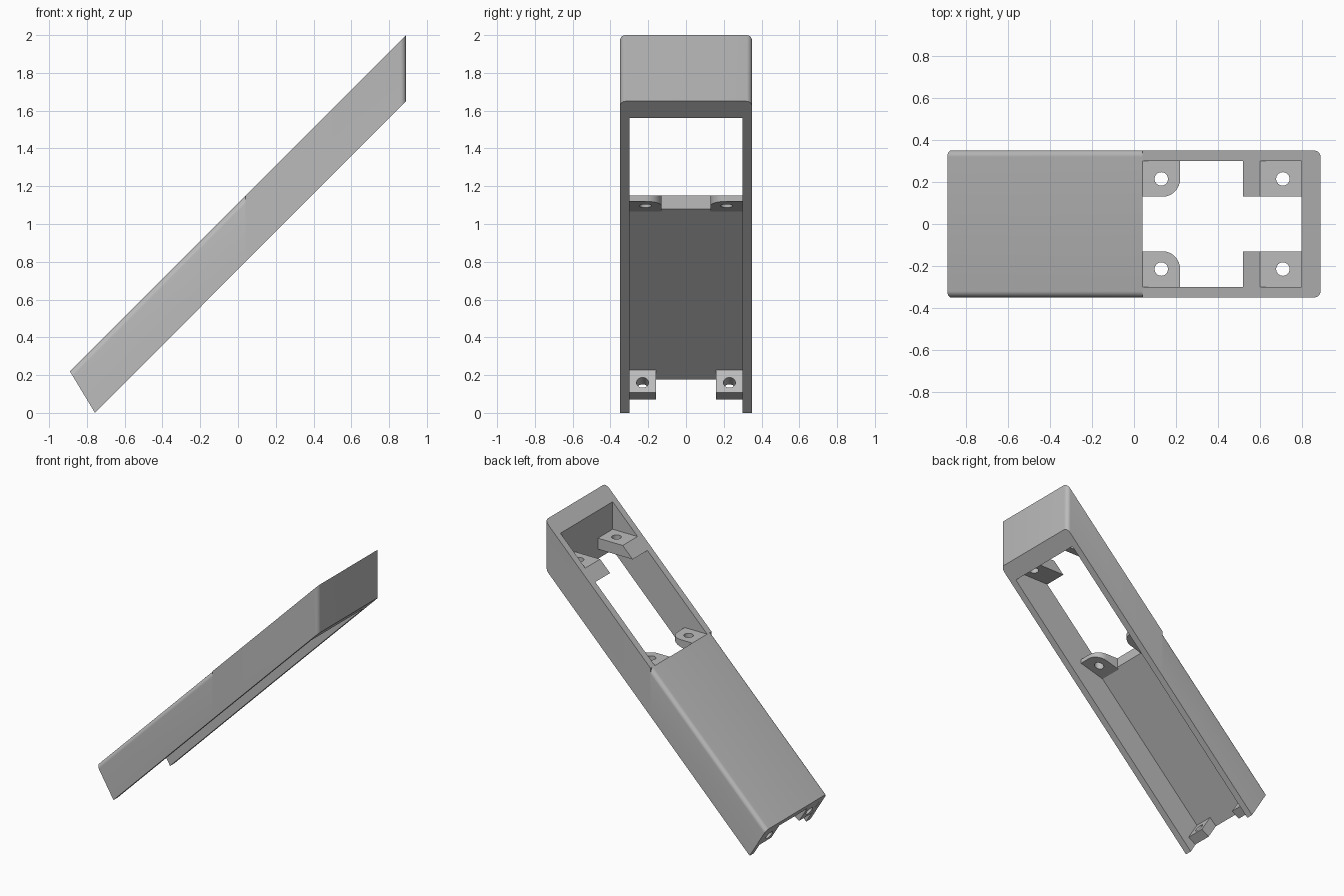
import bpy, bmesh, math
from mathutils import Vector

cube = bpy.data.objects.get("Cube")
if cube:
    bpy.data.objects.remove(cube, do_unlink=True)

GREY = (0.5, 0.5, 0.5, 1)
grey = bpy.data.materials.new("plain grey")
grey.use_nodes = True
grey.diffuse_color = GREY
grey.node_tree.nodes["Principled BSDF"].inputs["Base Color"].default_value = GREY

HALF, INNER = 0.35, 0.30      # outer and inner half width
SPLIT = 0.04                  # where the cover plate ends and the opening begins
TOP, UNDER, BASE = 1.11, 1.04, 0.76   # z - x of the sloping surfaces


def prism(name, profile, y0, y1, round_edge=None, radius=0.03):
    """Extrude an x-z profile along y and round the edges picked by a rule."""
    bm = bmesh.new()
    face = bm.faces.new([bm.verts.new((x, y0, z)) for x, z in profile])
    out = bmesh.ops.extrude_face_region(bm, geom=[face])
    verts = [g for g in out["geom"] if isinstance(g, bmesh.types.BMVert)]
    bmesh.ops.translate(bm, verts=verts, vec=(0, y1 - y0, 0))
    bmesh.ops.recalc_face_normals(bm, faces=bm.faces)
    if round_edge:
        edges = [e for e in bm.edges if all(round_edge(v.co) for v in e.verts)
                 and abs(e.verts[0].co.y - e.verts[1].co.y) < 1e-4]
        bmesh.ops.bevel(bm, geom=edges, offset=radius, segments=8,
                        profile=0.5, affect='EDGES')
    mesh = bpy.data.meshes.new(name)
    bm.to_mesh(mesh)
    bm.free()
    mesh.materials.append(grey)
    obj = bpy.data.objects.new(name, mesh)
    bpy.context.collection.objects.link(obj)
    return obj


def activate(obj):
    bpy.ops.object.select_all(action='DESELECT')
    obj.select_set(True)
    bpy.context.view_layer.objects.active = obj


def cut(obj, cutter):
    """Subtract the cutter, then discard it."""
    cutter.hide_render = True
    mod = obj.modifiers.new("cut", 'BOOLEAN')
    mod.operation, mod.solver, mod.object = 'DIFFERENCE', 'EXACT', cutter
    activate(obj)
    bpy.ops.object.modifier_apply(modifier=mod.name)
    bpy.data.objects.remove(cutter, do_unlink=True)


def smooth(obj):
    activate(obj)
    bpy.ops.object.shade_smooth_by_angle(angle=math.radians(30))


def drill(obj, centre, axis):
    bpy.ops.mesh.primitive_cylinder_add(vertices=32, radius=0.032, depth=0.4, location=centre)
    tool = bpy.context.object
    tool.rotation_euler = Vector(axis).to_track_quat('Z', 'Y').to_euler()
    cut(obj, tool)


# Covered lower channel: sloping plate with two side walls, open below
channel = prism("lower_channel",
                [(-0.89, 0.22), (-0.757, 0), (SPLIT, SPLIT + BASE), (SPLIT, SPLIT + TOP)],
                -HALF, HALF, lambda c: abs(c.z - c.x - TOP) < 0.002)
cut(channel, prism("channel_cutter",
                   [(-1.3, UNDER - 1.3), (0.2, UNDER + 0.2), (0.2, -0.3)], -INNER, INNER))
smooth(channel)

# Upper frame: side walls and vertical end wall around the opening
frame = prism("upper_frame",
              [(SPLIT, SPLIT + BASE), (0.89, 0.89 + BASE), (0.89, 0.89 + TOP), (SPLIT, SPLIT + TOP)],
              -HALF, HALF, lambda c: c.x > 0.88)
cut(frame, prism("opening_cutter", [(-0.2, 0), (0.8, 0), (0.8, 3), (-0.2, 3)], -INNER, INNER))
smooth(frame)

# Directions along and into the lower end face
corner = Vector((-0.89, 0, 0.22))
along = Vector((0.523, 0, -0.852))
inward = Vector((0.852, 0, 0.523))


def end_point(a, b):
    p = corner + along * a + inward * b
    return p.x, p.z


for side, label in ((-1, "front"), (1, "back")):
    wall = side * INNER
    tip = side * 0.13

    # Wedge lug at the upper end, flush with the sloping rim
    lug = prism(label + "_upper_lug",
                [(0.52, 1.63), (0.6, 1.71), (0.8, 1.71), (0.8, 1.63)], tip, wall)
    drill(lug, (0.71, side * 0.215, 1.67), (0, 0, 1))
    smooth(lug)

    # Rounded lug at the edge of the cover plate
    lug = prism(label + "_middle_lug",
                [(0, 1.06), (0.22, 1.12), (0.22, 1.15), (SPLIT, 1.15), (0, 1.10)], tip, wall,
                lambda c: c.x > 0.21 and abs(c.y - tip) < 0.001, 0.085)
    drill(lug, (0.13, side * 0.215, 1.12), (0, 0, 1))
    smooth(lug)

    # Screw lug set in the lower end face
    lug = prism(label + "_lower_lug",
                [end_point(0.05, 0), end_point(0.176, 0), end_point(0.176, 0.07), end_point(0.02, 0.07)],
                side * 0.16, wall)
    x, z = end_point(0.113, 0.035)
    drill(lug, (x, side * 0.23, z), inward)
    smooth(lug)
